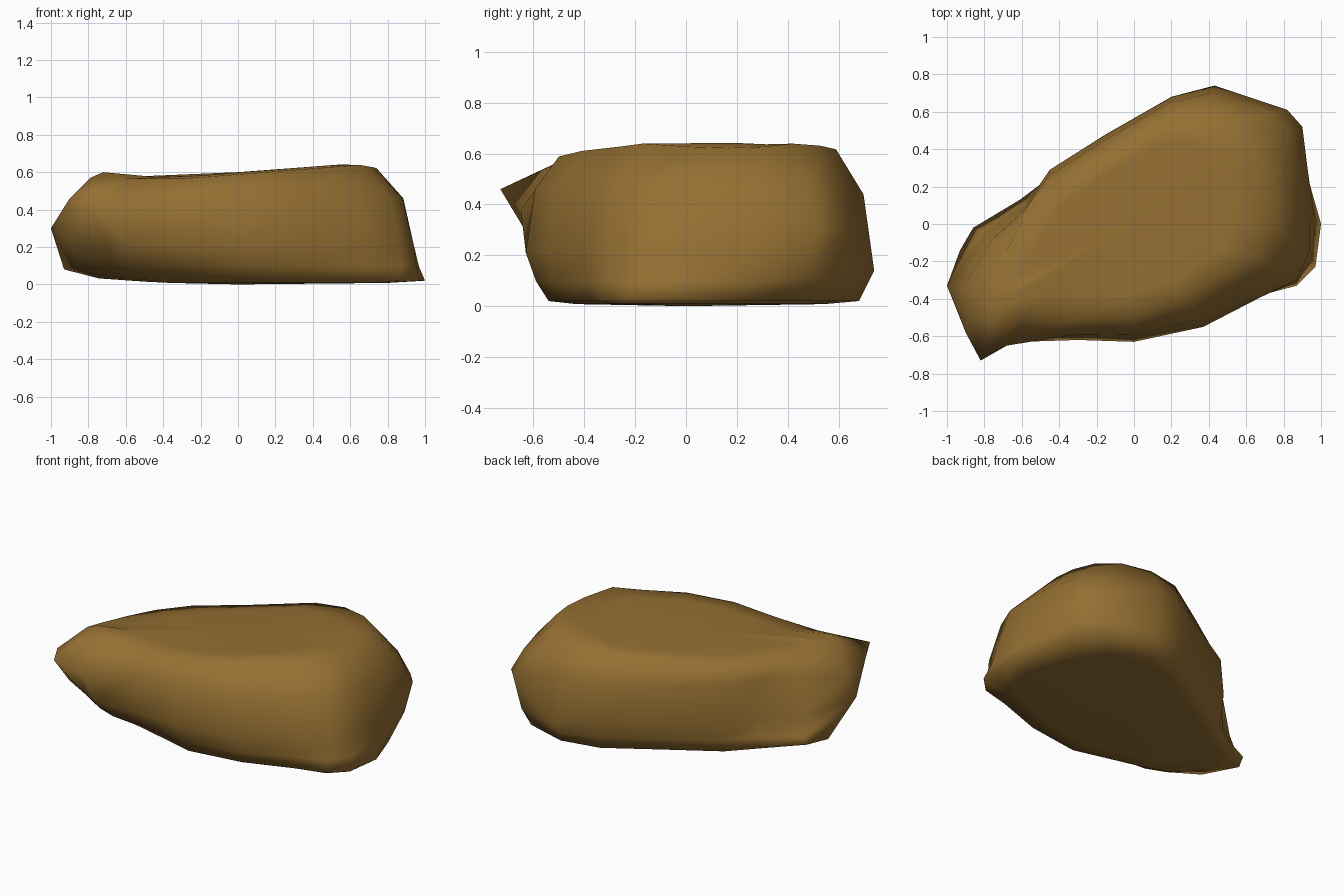
import bpy
import bmesh
from mathutils import Vector

default_cube = bpy.data.objects.get("Cube")
if default_cube:
    bpy.data.objects.remove(default_cube)

# Outlines in hundredths, counterclockwise from the pointed front corner
BASE = [(-62, -38), (-45, -42), (-25, -47), (2, -54), (37, -49), (68, -38), (87, -33),
        (97, -23), (100, 0), (92, 24), (83, 43), (70, 60), (43, 68), (18, 63), (-15, 43),
        (-45, 25), (-61, 13), (-86, -2), (-93, -14), (-79, -27)]
WAIST = [(-69, -58), (-60, -63), (-30, -62), (0, -63), (37, -55), (68, -39), (87, -30),
         (94, -14), (94, 5), (93, 28), (90, 52), (82, 61), (43, 74), (20, 68), (-15, 48),
         (-45, 29), (-58, 10), (-79, -6), (-100, -33), (-89, -47)]
SHOULDER = [(-72, -43), (-60, -50), (-30, -51), (0, -50), (28, -41), (50, -26), (65, -17),
            (72, 2), (74, 17), (72, 30), (65, 42), (54, 53), (36, 59), (16, 57), (-17, 37),
            (-46, 18), (-60, 1), (-69, -16), (-76, -32), (-79, -43)]


def ring(outline, height):
    """Turn an outline into points, with the height given by a rule."""
    return [Vector((x / 100, y / 100, height(x / 100, y / 100))) for x, y in outline]


def shrink(points, factor, z_factor):
    """Copy a ring drawn in towards the middle."""
    return [Vector((p.x * factor, p.y * factor, p.z * z_factor)) for p in points]


def base_height(x, y):
    return 0.02 + 0.14 * max(0, -0.5 - x)


def waist_height(x, y):
    if y > 0.7:
        return 0.14
    return 0.3 if x < -0.95 or (x > 0.8 and y > 0.4) else 0.21


def crown_height(x, y):
    # Rises to the right, then drops towards the far end
    return 0.565 + 0.078 * max(0, x + 0.3) - 0.3 * max(0, x - 0.66)


base = ring(BASE, base_height)
waist = ring(WAIST, waist_height)
shoulder = ring(SHOULDER, crown_height)
foot = [b.lerp(w, 0.55) for b, w in zip(base, waist)]
upper = [w.lerp(s, 0.28) for w, s in zip(waist, shoulder)]
for point in foot:
    if point.x > -0.9:
        point.z = 0.06 + 0.3 * point.z
for point in upper:
    point.z = 0.46 if point.y < 0.4 else 0.44

# Pointed overhanging corner with a small peak behind it
upper[0] = Vector((-0.82, -0.73, 0.46))
upper[1] = Vector((-0.68, -0.65, 0.38))
upper[-2] = Vector((-0.92, -0.35, 0.41))
upper[-1] = Vector((-0.9, -0.58, 0.46))
shoulder[0].z = 0.6
shoulder[-1].z = 0.57

crown = shrink(shoulder, 0.75, 1)
for point in crown:
    point.z = crown_height(point.x, point.y) + 0.01
underside = shrink(base, 0.8, 0.4)

# Skin the rings and close both ends with shallow fans
bm = bmesh.new()
loops = [[bm.verts.new(p) for p in points]
         for points in (underside, base, foot, waist, upper, shoulder, crown)]
count = len(WAIST)
for low, high in zip(loops, loops[1:]):
    for i in range(count):
        j = (i + 1) % count
        bm.faces.new((low[i], low[j], high[j], high[i]))
bottom = bm.verts.new((0, 0, 0))
top = bm.verts.new((0, 0, 0.6))
for i in range(count):
    j = (i + 1) % count
    bm.faces.new((bottom, loops[0][j], loops[0][i]))
    bm.faces.new((top, loops[-1][i], loops[-1][j]))
bmesh.ops.recalc_face_normals(bm, faces=bm.faces)

mesh = bpy.data.meshes.new("boulder")
bm.to_mesh(mesh)
bm.free()
boulder = bpy.data.objects.new("boulder", mesh)
bpy.context.collection.objects.link(boulder)
for face in mesh.polygons:
    face.use_smooth = True

# Brown stone
stone = bpy.data.materials.new("brown_stone")
stone.use_nodes = True
colour = (0.30, 0.16, 0.032, 1)
stone.diffuse_color = colour
stone.node_tree.nodes["Principled BSDF"].inputs["Base Color"].default_value = colour
mesh.materials.append(stone)
